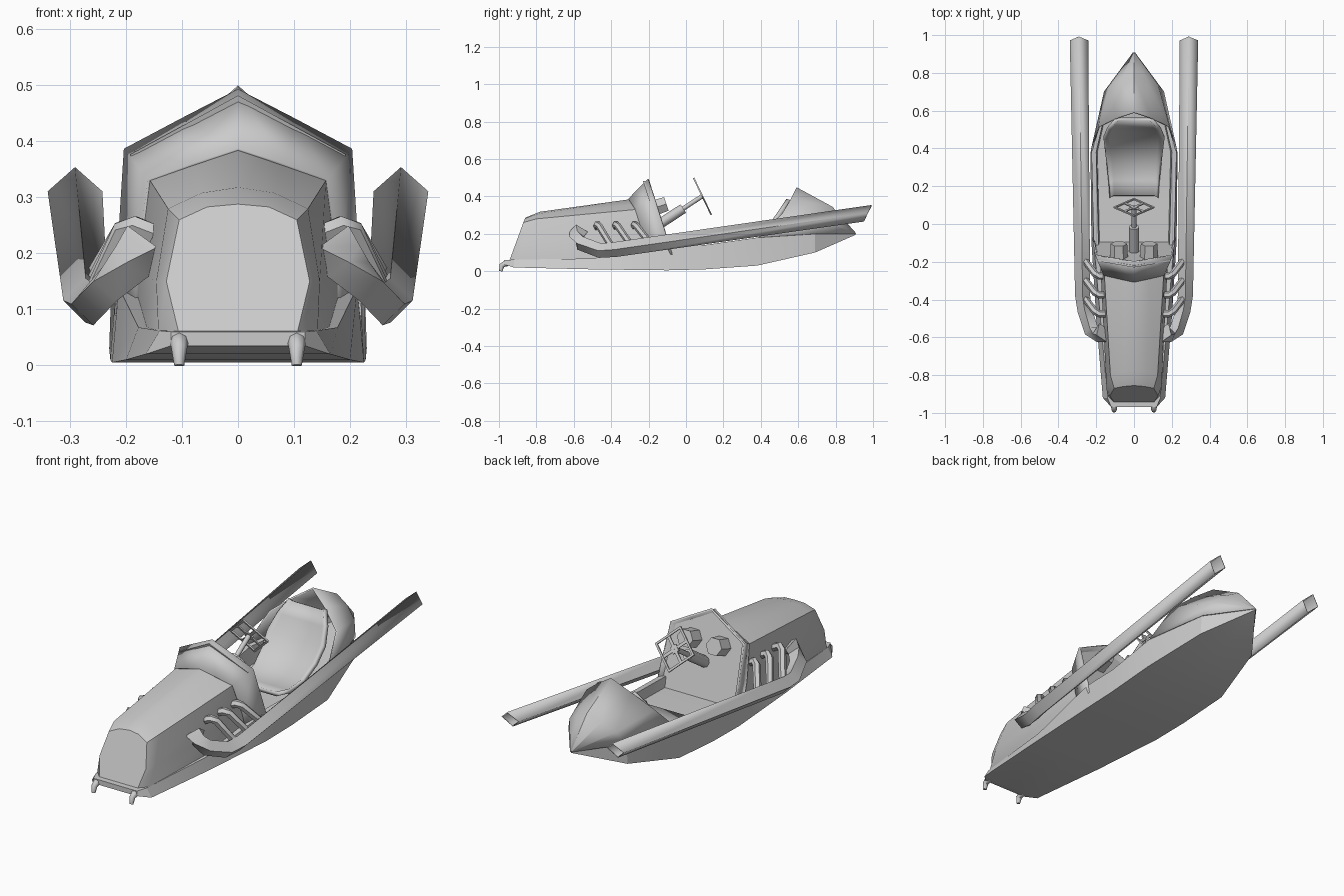
import bpy, bmesh, math
from mathutils import Vector, Matrix

cube = bpy.data.objects.get("Cube")
if cube:
    bpy.data.objects.remove(cube)

GREY = (0.6, 0.6, 0.6, 1)
metal = bpy.data.materials.new("plain grey")
metal.use_nodes = True
metal.diffuse_color = GREY
metal.node_tree.nodes["Principled BSDF"].inputs["Base Color"].default_value = GREY


def finish(name, bm, angle=30, thickness=0):
    """Turn a bmesh into a shaded object."""
    bmesh.ops.recalc_face_normals(bm, faces=bm.faces)
    mesh = bpy.data.meshes.new(name)
    bm.to_mesh(mesh)
    bm.free()
    mesh.materials.append(metal)
    ob = bpy.data.objects.new(name, mesh)
    bpy.context.collection.objects.link(ob)
    bpy.ops.object.select_all(action='DESELECT')
    bpy.context.view_layer.objects.active = ob
    ob.select_set(True)
    bpy.ops.object.shade_smooth_by_angle(angle=math.radians(angle))
    if thickness:
        mod = ob.modifiers.new("thickness", 'SOLIDIFY')
        mod.thickness = thickness
        mod.offset = 0
    return ob


def loft(rings, closed=False, caps=()):
    """Bridge rings of points; cap the rings whose index is listed."""
    bm = bmesh.new()
    rows = [[bm.verts.new(p) for p in ring] for ring in rings]
    n = len(rows[0])
    for a, b in zip(rows, rows[1:]):
        for i in range(n if closed else n - 1):
            j = (i + 1) % n
            bm.faces.new((a[i], a[j], b[j], b[i]))
    for c in caps:
        bm.faces.new(rows[c])
    bmesh.ops.remove_doubles(bm, verts=bm.verts, dist=0.0005)
    return bm


def mirrored(half):
    """Complete a half section that runs from the side to the centre line."""
    return half + [(-x, y, z) for x, y, z in reversed(half) if x > 0]


def tube(name, path, radii, sides=8, end=None, open_end=False):
    """Sweep a regular section along a path."""
    pts = [Vector(p) for p in path]
    rings = []
    for i, (p, r) in enumerate(zip(pts, radii)):
        t = pts[min(i + 1, len(pts) - 1)] - pts[max(i - 1, 0)]
        if end and i == len(pts) - 1:
            t = Vector(end)
        t.normalize()
        side = t.cross(Vector((0, 0, 1))).normalized()
        up = side.cross(t)
        rings.append([p + r * (math.cos(a) * side + math.sin(a) * up)
                      for a in (math.tau * k / sides for k in range(sides))])
    bm = loft(rings, True, (0,) if open_end else (0, -1))
    return finish(name, bm, 50, 0.006 if open_end else 0)


# Hull: y, chine x and z, rim x and z, floor z
stations = [(-0.97, .12, .035, .12, .06, .06), (-0.92, .165, .02, .14, .062, .062),
            (-0.5, .20, .01, .178, .068, .068), (-0.1, .225, .005, .213, .14, .09),
            (0.1, .228, .01, .218, .14, .09), (0.38, .23, .03, .225, .18, .09),
            (0.69, .16, .10, .155, .2, .15), (0.905, .003, .194, .003, .2, .197)]
rings = []
for y, xb, zb, xt, zt, zf in stations:
    inner = max(xt - .025, .001)
    half = [(0, zb), (xb, zb), (xt, zt), (inner, zt), (inner * .97, zf), (0, zf)]
    half += [(-x, z) for x, z in half[-2:0:-1]]
    rings.append([(x, y, z) for x, z in half])
finish("hull", loft(rings, True, (0, -1)), 20)

# Tail fairing behind the seat
tail = [[(.225, .39, .18), (.185, .515, .31), (.09, .56, .385), (0, .59, .445)],
        [(.155, .70, .2), (.125, .735, .265), (.065, .765, .31), (0, .78, .342)],
        [(.003, .905, .2), (.002, .905, .2), (.001, .905, .202), (0, .905, .202)]]
finish("tail_fairing", loft([mirrored(r) for r in tail]), 35, .008)

# Hood, then the cowl flaring out from its back edge
nose = [(.105, -.945, .055), (.128, -.91, .15), (.105, -.87, .26), (.055, -.86, .283), (0, -.855, .288)]
brow = [(.142, -.91, .055), (.146, -.86, .15), (.125, -.80, .28), (.065, -.785, .308), (0, -.78, .318)]
back = [(.178, -.19, .07), (.178, -.22, .17), (.157, -.27, .33), (.08, -.288, .357), (0, -.305, .384)]
finish("hood", loft([mirrored(r) for r in (nose, brow, back)], caps=(0,)), 40)


def dash_y(z):
    return -.2 + (.49 - z) * .32


edge = [(x, dash_y(z), z) for x, z in
        ((.216, .09), (.211, .2), (.2, .385), (.1, .4375), (0, .49))]
finish("cowl", loft([mirrored(back), mirrored(edge)]), 25, .01)
panel = mirrored([(x * .96, y - .02, z - .008) for x, y, z in edge])
finish("dashboard", loft([panel, [(x, y - .01, z) for x, y, z in panel]], True, (0, -1)))

# Dashboard gauges and steering
for side, label in ((1, "left"), (-1, "right")):
    tube(label + "_gauge", [(side * .08, -.18, .335), (side * .08, -.105, .36)],
         [.048, .044], 6)
tube("steering_column", [(0, -.16, .24), (0, -.015, .335)], [.027, .027], 8)
tube("steering_shaft", [(0, -.03, .325), (0, .088, .402)], [.012, .012], 8)

tilt = Matrix.Translation((0, .088, .4)) @ Matrix.Rotation(math.radians(-64.5), 4, 'X')
bm = bmesh.new()
R, W, T = .109, .014, .004
for outer, inner in ((R, R - W), (.024, .002)):
    ring = []
    for k in range(4):
        c, s = round(math.cos(k * math.pi / 2)), round(math.sin(k * math.pi / 2))
        ring.append([bm.verts.new((c * r, s * r, h)) for r, h in
                     ((outer, -T), (outer, T), (inner, T), (inner, -T))])
    for k in range(4):
        a, b = ring[k], ring[(k + 1) % 4]
        for i in range(4):
            bm.faces.new((a[i], a[(i + 1) % 4], b[(i + 1) % 4], b[i]))
for k in range(4):
    turn = Matrix.Rotation(math.pi / 4 + k * math.pi / 2, 4, 'Z')
    shape = Matrix.Translation((.04, 0, 0)) @ Matrix.Diagonal((.06, .014, .006, 1))
    bmesh.ops.create_cube(bm, size=1, matrix=turn @ shape)
bm.transform(tilt)
finish("steering_wheel", bm)

# Bucket seat: half width, y, z along its profile
profile = [(.125, .14, .125), (.13, .22, .108), (.14, .32, .125), (.15, .40, .18),
           (.157, .455, .25), (.135, .505, .325), (.10, .545, .385)]
rings = [[(w, y, z), (w * .85, y + .01, z - .012), (-w * .85, y + .01, z - .012), (-w, y, z)]
         for w, y, z in profile]
finish("seat", loft(rings), 40, .02)

# Exhausts and front hooks on both sides
for s, label in ((1, "left"), (-1, "right")):
    tube(label + "_exhaust",
         [(s * .165, -.575, .21), (s * .19, -.585, .185), (s * .225, -.565, .15),
          (s * .26, -.46, .11), (s * .272, -.38, .116), (s * .291, .972, .31)],
         [.05, .037, .036, .036, .037, .046], 4, (0, .9, -.45), True)
    for i in range(3):
        y = -.475 + i * .1
        tube(f"{label}_header_{i + 1}",
             [(s * .15, y, .235), (s * .185, y, .25), (s * .205, y + .01, .242),
              (s * .255, y + .075, .135 + i * .012)], [.019, .019, .019, .018], 6)
    tube(label + "_front_hook",
         [(s * .105, -.93, .045), (s * .105, -.965, .042), (s * .105, -.985, .03), (s * .105, -.99, .0)],
         [.015, .017, .014, .009], 8)
